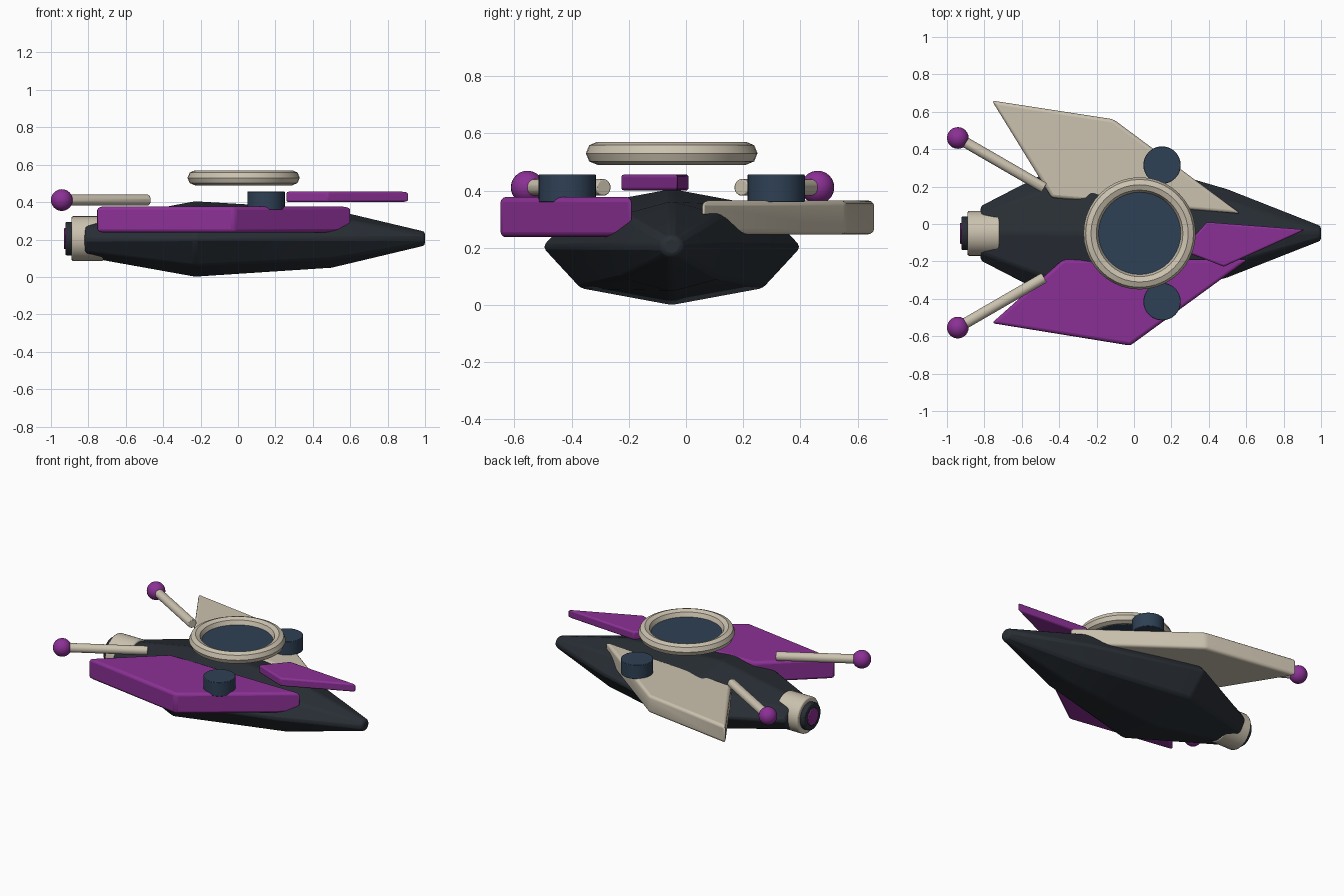
import bpy, bmesh
from math import pi, cos, sin
from mathutils import Vector

if "Cube" in bpy.data.objects:
    bpy.data.objects.remove(bpy.data.objects["Cube"])

CY = -0.05  # centreline of the hull
COLOURS = {
    "dark": (0.022, 0.028, 0.036, 1), "purple": (0.26, 0.03, 0.3, 1),
    "cream": (0.6, 0.54, 0.43, 1), "blue": (0.028, 0.052, 0.09, 1)}
MATS = {}
for key, rgba in COLOURS.items():
    MATS[key] = bpy.data.materials.new(key)
    MATS[key].diffuse_color = rgba


def finish(obj, name, colour, bevel=0.0, segments=2, angle=35):
    obj.name = name
    obj.data.materials.append(MATS[colour])
    if bevel:
        m = obj.modifiers.new("bevel", "BEVEL")
        m.width, m.segments, m.limit_method = bevel, segments, "ANGLE"
        m.angle_limit = pi / 12
    bpy.ops.object.select_all(action="DESELECT")
    obj.select_set(True)
    bpy.context.view_layer.objects.active = obj
    bpy.ops.object.shade_smooth_by_angle(angle=angle * pi / 180)
    return obj


def from_bmesh(bm, name):
    bmesh.ops.recalc_face_normals(bm, faces=bm.faces)
    mesh = bpy.data.meshes.new(name)
    bm.to_mesh(mesh)
    bm.free()
    obj = bpy.data.objects.new(name, mesh)
    bpy.context.collection.objects.link(obj)
    return obj


def rod(name, a, b, r, colour, bevel=0.0, verts=32):
    a, b = Vector(a), Vector(b)
    bpy.ops.mesh.primitive_cylinder_add(vertices=verts, radius=r, depth=(b - a).length,
                                        location=(a + b) / 2)
    obj = bpy.context.object
    obj.rotation_euler = (b - a).to_track_quat("Z", "Y").to_euler()
    return finish(obj, name, colour, bevel)


def plate(name, outline, z0, z1, colour, bevel):
    bm = bmesh.new()
    low = [bm.verts.new((x, y, z0)) for x, y in outline]
    high = [bm.verts.new((x, y, z1)) for x, y in outline]
    bm.faces.new(low)
    bm.faces.new(high)
    n = len(outline)
    for i in range(n):
        j = (i + 1) % n
        bm.faces.new((low[i], low[j], high[j], high[i]))
    return finish(from_bmesh(bm, name), name, colour, bevel, 3)


# Faceted hull: octagonal sections (x, half width, half height, centre z)
bm = bmesh.new()
rings = []
for x, ry, rz, zc in [(-0.82, 0.15, 0.095, 0.2), (-0.23, 0.455, 0.203, 0.203),
                      (0.5, 0.24, 0.158, 0.205), (1.0, 0.042, 0.04, 0.205)]:
    rings.append([bm.verts.new((x, CY + ry * cos(i * pi / 4), zc + rz * sin(i * pi / 4)))
                  for i in range(8)])
for r0, r1 in zip(rings, rings[1:]):
    for i in range(8):
        j = (i + 1) % 8
        bm.faces.new((r0[i], r0[j], r1[j], r1[i]))
bm.faces.new(rings[0])
bm.faces.new(rings[-1])
finish(from_bmesh(bm, "hull"), "hull", "dark", 0.015, 2, 15)

# Mismatched wings and nose fin
plate("purple_wing", [(-0.76, -0.53), (-0.02, -0.65), (0.61, -0.19), (-0.38, -0.19)],
      0.237, 0.377, "purple", 0.018)
plate("cream_wing", [(-0.76, 0.66), (-0.11, 0.56), (0.57, 0.055), (-0.44, 0.14)],
      0.247, 0.365, "cream", 0.018)
plate("nose_fin", [(0.39, 0.01), (0.915, -0.03), (0.48, -0.228), (0.255, -0.14)],
      0.4, 0.456, "purple", 0.01)

# Engine nozzle
rod("engine_bell", (-0.72, CY, 0.205), (-0.89, CY, 0.205), 0.12, "cream", 0.008)
rod("engine_collar", (-0.85, CY, 0.205), (-0.922, CY, 0.205), 0.09, "dark", 0.006)
rod("engine_glow", (-0.9, CY, 0.205), (-0.93, CY, 0.205), 0.056, "purple", 0.003)

# Canopy ring and glass
bpy.ops.mesh.primitive_torus_add(location=(0.03, CY, 0.53), major_radius=0.26, minor_radius=0.04,
                                 major_segments=40, minor_segments=8)
finish(bpy.context.object, "canopy_ring", "cream", angle=30)
rod("canopy_glass", (0.03, CY, 0.5), (0.03, CY, 0.53), 0.235, "blue", verts=40)

# Side pods, rear guns and their ball tips
for side, s in (("left", 1), ("right", -1)):
    y = CY + s * 0.365
    rod(side + "_pod", (0.15, y, 0.36), (0.15, y, 0.456), 0.1, "blue", 0.003)
    tip = (-0.942, -0.047 + s * 0.507, 0.411)
    rod(side + "_gun", (-0.48, -0.047 + s * 0.24, 0.411), tip, 0.029, "cream", 0.004, 24)
    bpy.ops.mesh.primitive_uv_sphere_add(segments=24, ring_count=16, radius=0.058, location=tip)
    finish(bpy.context.object, side + "_gun_tip", "purple")

for m in bpy.data.materials:
    if m.users and not m.is_grease_pencil:
        m.use_nodes = True
        m.node_tree.nodes["Principled BSDF"].inputs["Base Color"].default_value = m.diffuse_color
